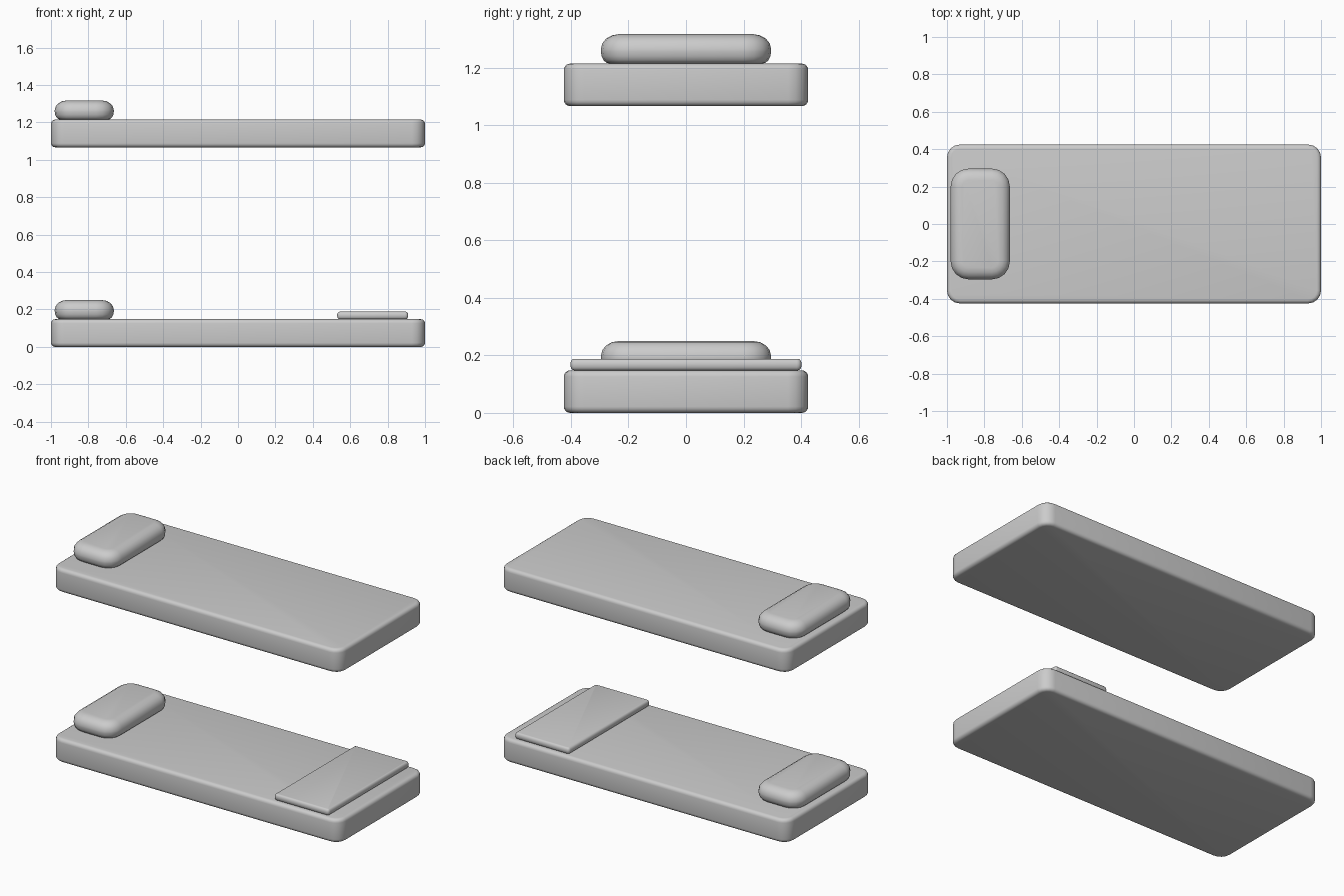
import bpy, bmesh, math

cube = bpy.data.objects.get("Cube")
if cube:
    bpy.data.objects.remove(cube, do_unlink=True)

grey = bpy.data.materials.new("plain grey")
grey.use_nodes = True
colour = (0.6, 0.6, 0.6, 1)
grey.diffuse_color = colour
grey.node_tree.nodes["Principled BSDF"].inputs["Base Color"].default_value = colour


def outline(bm, half_x, half_y, radius, z, steps):
    """One ring of vertices around a rounded rectangle."""
    ring = []
    for quarter, (sx, sy) in enumerate([(1, 1), (-1, 1), (-1, -1), (1, -1)]):
        for i in range(steps + 1):
            a = (quarter + i / steps) * math.pi / 2
            ring.append(bm.verts.new((sx * (half_x - radius) + radius * math.cos(a),
                                      sy * (half_y - radius) + radius * math.sin(a), z)))
    return ring


def cushion(name, centre_x, base, size, corner, inset, low, high, steps=4):
    """Rounded block; low and high are the heights of its lower and upper edge rolls."""
    length, width, height = size
    profile = []
    for i in range(steps + 1):
        a = math.pi / 2 * i / steps
        profile.append((inset[0] * (1 - math.sin(a)), low * (1 - math.cos(a))))
    for i in range(steps + 1):
        a = math.pi / 2 * i / steps
        profile.append((inset[1] * (1 - math.cos(a)), height - high * (1 - math.sin(a))))
    bm = bmesh.new()
    rings = [outline(bm, length / 2 - d, width / 2 - d, max(corner - d, 0.004), z, steps)
             for d, z in profile]
    for lower, upper in zip(rings, rings[1:]):
        for i in range(len(lower)):
            j = (i + 1) % len(lower)
            bm.faces.new((lower[i], lower[j], upper[j], upper[i]))
    bm.faces.new(rings[0][::-1])
    bm.faces.new(rings[-1])
    mesh = bpy.data.meshes.new(name)
    bm.to_mesh(mesh)
    bm.free()
    mesh.materials.append(grey)
    obj = bpy.data.objects.new(name, mesh)
    bpy.context.collection.objects.link(obj)
    obj.location = (centre_x, 0, base)
    bpy.ops.object.select_all(action='DESELECT')
    obj.select_set(True)
    bpy.context.view_layer.objects.active = obj
    bpy.ops.object.shade_smooth_by_angle(angle=math.radians(40))
    return obj


# Two bunks, each a mattress with a pillow
for level, z in (("lower", 0), ("upper", 1.067)):
    cushion(level + "_mattress", 0, z, (2, 0.85, 0.148), 0.07, (0.022, 0.022), 0.022, 0.022)
    cushion(level + "_pillow", -0.822, z + 0.148, (0.316, 0.592, 0.102), 0.095,
            (0.03, 0.062), 0.042, 0.052)

# Folded blanket at the foot of the lower bunk
cushion("blanket", 0.72, 0.148, (0.38, 0.804, 0.04), 0.017, (0.013, 0.013), 0.018, 0.018)
